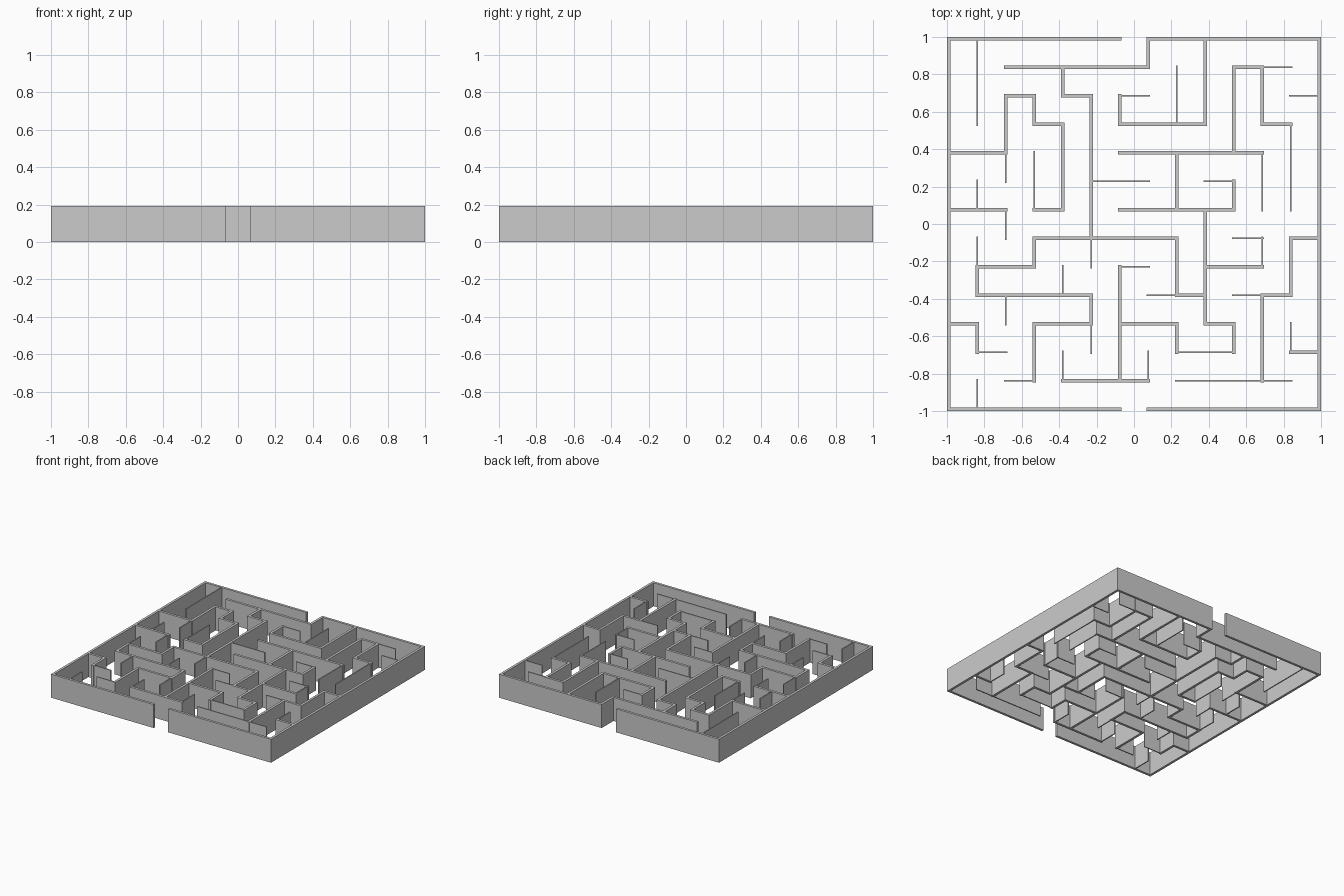
import bpy, bmesh

if "Cube" in bpy.data.objects:
    bpy.data.objects.remove(bpy.data.objects["Cube"])

N, PITCH, HEIGHT = 13, 1.98 / 13, 0.193
THICK, THIN = 0.02, 0.009

# Wall runs by grid line: "start-end", a trailing t marks a thin wall
ROWS = {
    13: "0-6 7-13", 12: "2-7 10-11 11-12t", 11: "2-3 4-5 6-7t 12-13t",
    10: "3-4 6-9 11-12", 9: "0-2 6-11", 8: "5-7t 9-10t",
    7: "0-2 3-4 6-10", 6: "3-8 10-11t 12-13", 5: "1-3 6-7t 9-11",
    4: "1-5 7-8t 8-9 10-11t 11-12", 3: "0-1 3-5 6-8 9-10",
    2: "1-2t 8-10t 12-13", 1: "2-3t 4-7 8-12t", 0: "0-6 7-13",
}
COLUMNS = {
    0: "0-13", 1: "10-13t 7-8t 4-5 5-6t 2-3 0-1t", 2: "9-11 8-9t 6-7t 3-4t",
    3: "10-11 7-9t 5-6 1-3", 4: "11-12 7-10 4-5t 1-2t",
    5: "6-11 5-6t 3-4 2-3t", 6: "10-11 1-5", 7: "12-13 1-2t",
    8: "10-12t 7-9 4-6 2-3", 9: "10-13 3-7", 10: "9-12 7-8 2-3",
    11: "10-12 7-9t 5-6t 1-4", 12: "7-10t 4-6 2-3t", 13: "0-13",
}


def line(i):
    return (i - N / 2) * PITCH


def runs(table):
    for k, text in table.items():
        for run in text.split():
            half = (THIN if run.endswith("t") else THICK) / 2
            a, b = map(int, run.rstrip("t").split("-"))
            # run extents along the wall, then across it
            yield (line(a) - THICK / 2, line(b) + THICK / 2), (line(k) - half, line(k) + half)


# Wall footprints as (x range, y range)
rects = [(u, v) for u, v in runs(ROWS)] + [(v, u) for u, v in runs(COLUMNS)]
rects = [tuple(tuple(round(c, 5) for c in r) for r in rect) for rect in rects]

# Merge footprints into one plan on a shared set of cut lines
xs = sorted({c for r in rects for c in r[0]})
ys = sorted({c for r in rects for c in r[1]})
filled = set()
for (x0, x1), (y0, y1) in rects:
    for i in range(xs.index(x0), xs.index(x1)):
        for j in range(ys.index(y0), ys.index(y1)):
            filled.add((i, j))

# Raise the plan into walls with outer faces only
bm = bmesh.new()
cache = {}


def vert(i, j, k):
    if (i, j, k) not in cache:
        cache[i, j, k] = bm.verts.new((xs[i], ys[j], k * HEIGHT))
    return cache[i, j, k]


for i, j in sorted(filled):
    c = [(i, j), (i + 1, j), (i + 1, j + 1), (i, j + 1)]
    bm.faces.new([vert(*p, 1) for p in c])
    bm.faces.new([vert(*p, 0) for p in reversed(c)])
    for s, (di, dj) in enumerate([(0, -1), (1, 0), (0, 1), (-1, 0)]):
        if (i + di, j + dj) not in filled:
            p, q = c[s], c[(s + 1) % 4]
            bm.faces.new([vert(*p, 0), vert(*q, 0), vert(*q, 1), vert(*p, 1)])

mesh = bpy.data.meshes.new("maze_walls")
bm.to_mesh(mesh)
bm.free()
bpy.context.collection.objects.link(bpy.data.objects.new("maze_walls", mesh))
